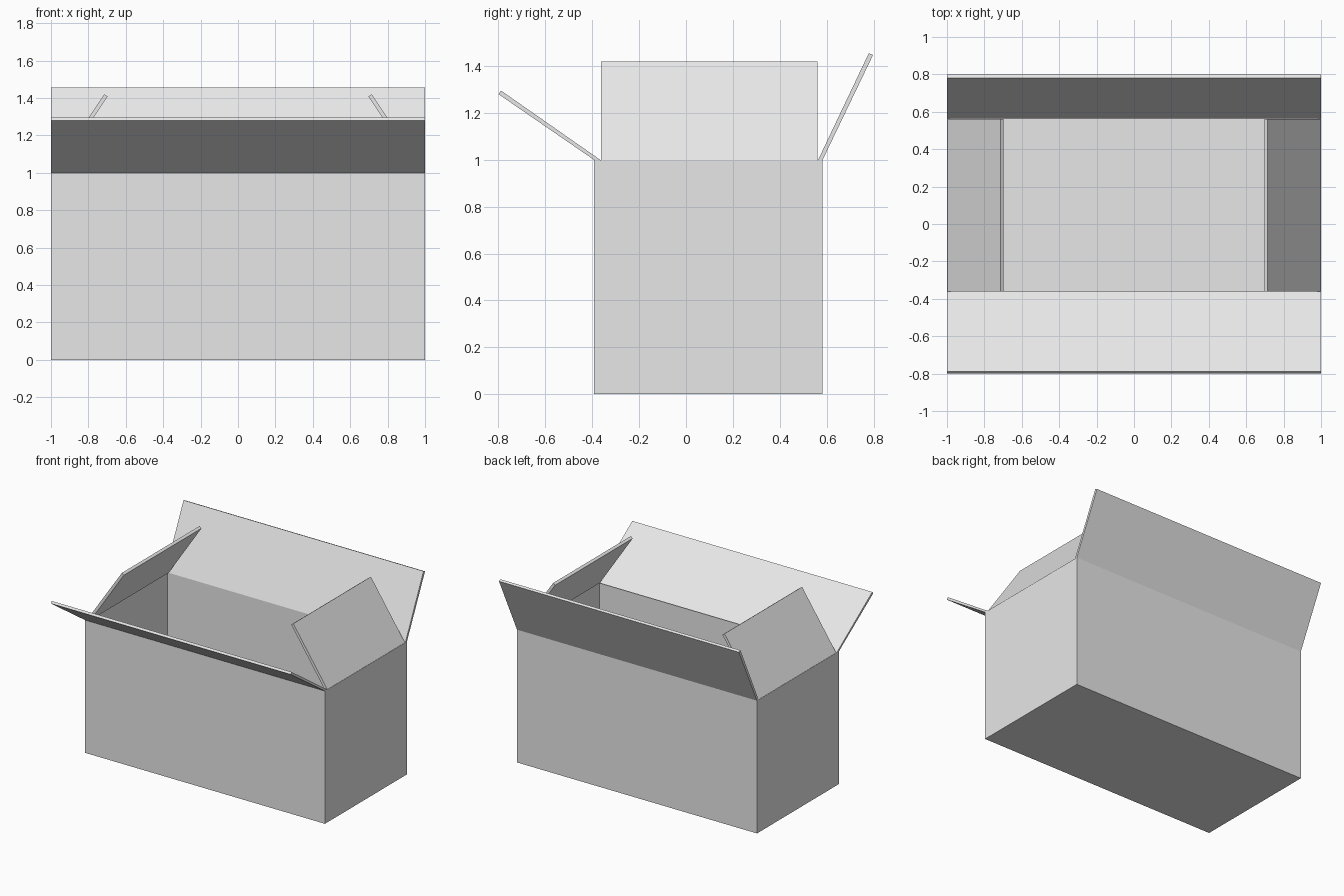
import bpy, bmesh

if "Cube" in bpy.data.objects:
    bpy.data.objects.remove(bpy.data.objects["Cube"])

card = bpy.data.materials.new("plain card grey")
card.diffuse_color = (0.8, 0.8, 0.8, 1)
card.use_nodes = True
card.node_tree.nodes["Principled BSDF"].inputs["Base Color"].default_value = card.diffuse_color


def finish(name, bm):
    bmesh.ops.recalc_face_normals(bm, faces=bm.faces)
    mesh = bpy.data.meshes.new(name)
    bm.to_mesh(mesh)
    bm.free()
    mesh.materials.append(card)
    obj = bpy.data.objects.new(name, mesh)
    bpy.context.collection.objects.link(obj)
    return obj


def flap(name, profile, place, start, end):
    """Extrude a thin profile; place(a, z, s) maps it to 3D."""
    bm = bmesh.new()
    face = bm.faces.new([bm.verts.new(place(a, z, start)) for a, z in profile])
    out = bmesh.ops.extrude_face_region(bm, geom=[face])
    moved = [g for g in out["geom"] if isinstance(g, bmesh.types.BMVert)]
    shift = place(0, 0, end - start)
    bmesh.ops.translate(bm, verts=moved, vec=shift)
    return finish(name, bm)


# Open box: solid block with its top inset and pushed down to the floor
X, Y0, Y1, H, WALL = 1.0, -0.393, 0.583, 1.0, 0.02
bm = bmesh.new()
bmesh.ops.create_cube(bm, size=1)
for v in bm.verts:
    v.co = (v.co.x * 2 * X, Y0 if v.co.y < 0 else Y1, H if v.co.z > 0 else 0)
top = max(bm.faces, key=lambda f: f.calc_center_median().z)
bmesh.ops.inset_region(bm, faces=[top], thickness=WALL)
inner = bmesh.ops.extrude_face_region(bm, geom=[top])
bmesh.ops.delete(bm, geom=[top], context='FACES_ONLY')
bmesh.ops.translate(bm, vec=(0, 0, WALL - H),
                    verts=[g for g in inner["geom"] if isinstance(g, bmesh.types.BMVert)])
finish("box_body", bm)

# Long flaps folded outwards at front and back
along_x = lambda a, z, s: (s, a, z)
flap("front_flap", [(-0.393, 1.0), (-0.362, 0.997), (-0.789, 1.295), (-0.80, 1.28)],
     along_x, -X, X)
flap("back_flap", [(0.583, 1.0), (0.563, 0.998), (0.78, 1.455), (0.798, 1.447)],
     along_x, -X, X)

# Short flaps folded inwards at both ends
for side, name in ((-1, "left_flap"), (1, "right_flap")):
    flap(name, [(side * a, z) for a, z in
                [(0.998, 1.0), (0.972, 0.998), (0.697, 1.408), (0.714, 1.42)]],
         lambda a, z, s: (a, s, z), -0.362, 0.562)
